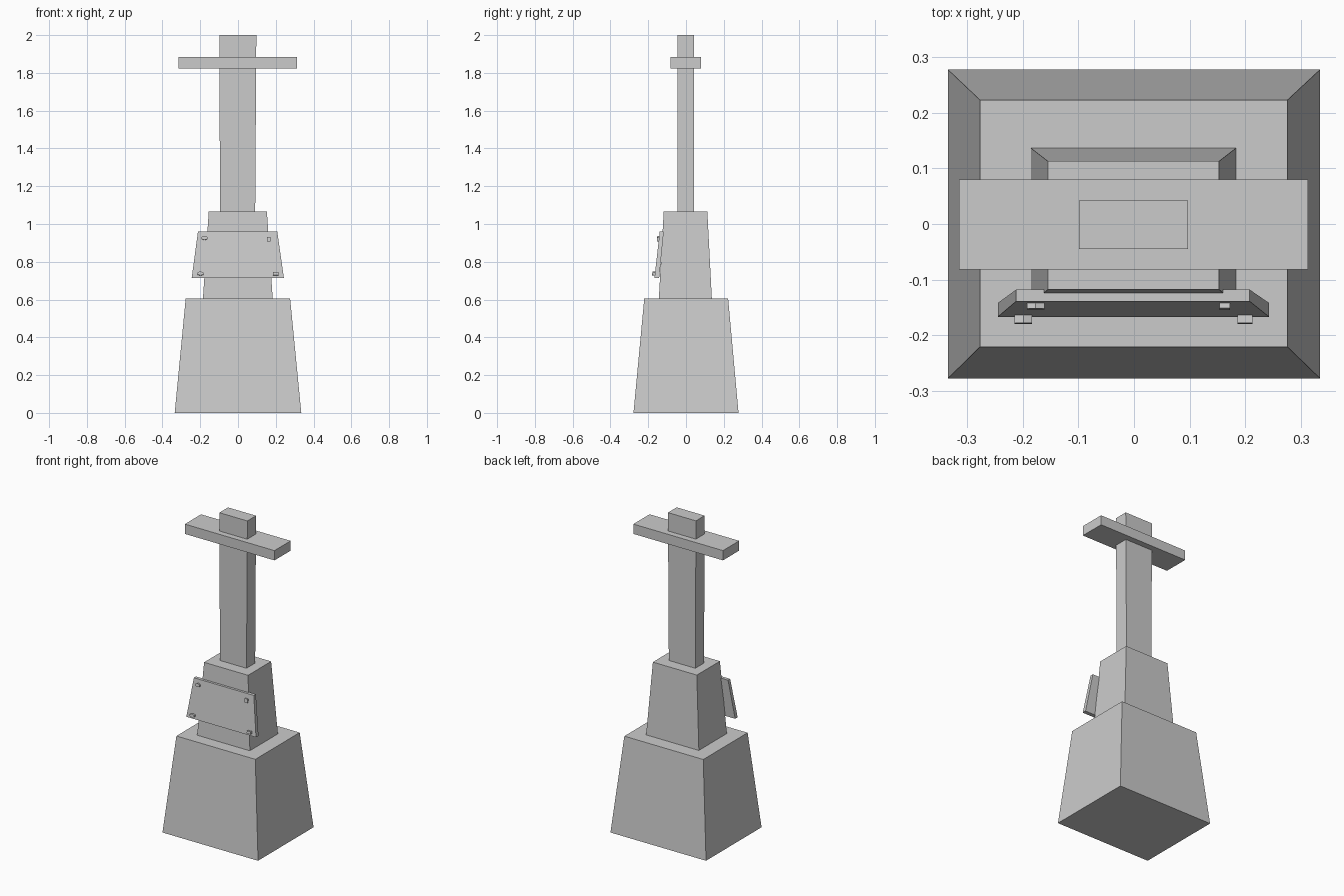
import bpy, bmesh, math

if "Cube" in bpy.data.objects:
    bpy.data.objects.remove(bpy.data.objects["Cube"])


def frustum(name, bottom, top):
    """Six-sided block; each end is (x0, x1, y0, y1, z)."""
    bm = bmesh.new()
    rings = []
    for x0, x1, y0, y1, z in (bottom, top):
        rings.append([bm.verts.new((x, y, z))
                      for x, y in ((x0, y0), (x1, y0), (x1, y1), (x0, y1))])
    low, high = rings
    bm.faces.new(low[::-1])
    bm.faces.new(high)
    for i in range(4):
        j = (i + 1) % 4
        bm.faces.new((low[i], low[j], high[j], high[i]))
    return finish(name, bm)


def finish(name, bm):
    bmesh.ops.recalc_face_normals(bm, faces=bm.faces)
    mesh = bpy.data.meshes.new(name)
    bm.to_mesh(mesh)
    bm.free()
    obj = bpy.data.objects.new(name, mesh)
    bpy.context.collection.objects.link(obj)
    return obj


def bolt(name, x, y, z, sides, width, height, depth=0.026):
    """Small prism head standing out of the sloped plaque."""
    bm = bmesh.new()
    bmesh.ops.create_cone(bm, cap_ends=True, segments=sides,
                          radius1=0.5, radius2=0.5, depth=depth)
    obj = finish(name, bm)
    if sides == 4:
        for v in obj.data.vertices:  # turn the diamond into a square
            a = math.pi / 4
            x0, y0 = v.co.x, v.co.y
            v.co.x = (x0 * math.cos(a) - y0 * math.sin(a)) * math.sqrt(2)
            v.co.y = (x0 * math.sin(a) + y0 * math.cos(a)) * math.sqrt(2)
    obj.scale = (width, height, 1)
    obj.rotation_euler.x = math.radians(90 - 6.5)
    obj.location = (x, y, z)
    return obj


# Tapered plinth and pedestal
frustum("plinth", (-0.335, 0.335, -0.278, 0.278, 0.0),
        (-0.277, 0.276, -0.221, 0.223, 0.605))
frustum("pedestal", (-0.186, 0.184, -0.144, 0.137, 0.60),
        (-0.155, 0.153, -0.118, 0.113, 1.065))

# Upright and crossbar
frustum("upright", (-0.095, 0.091, -0.045, 0.042, 1.06),
        (-0.099, 0.097, -0.045, 0.042, 2.0))
frustum("crossbar", (-0.315, 0.313, -0.082, 0.08, 1.822),
        (-0.315, 0.313, -0.082, 0.08, 1.884))

# Sloped plaque on the front of the pedestal
frustum("plaque", (-0.245, 0.243, -0.167, -0.142, 0.715),
        (-0.212, 0.208, -0.139, -0.118, 0.96))

# Bolt heads: rounded on the left, square on the right
bolt("bolt_lower_left", -0.199, -0.166, 0.737, 6, 0.036, 0.022)
bolt("bolt_lower_right", 0.200, -0.166, 0.736, 4, 0.027, 0.016)
bolt("bolt_upper_left", -0.177, -0.140, 0.925, 6, 0.036, 0.022)
bolt("bolt_upper_right", 0.163, -0.140, 0.918, 4, 0.019, 0.024)
